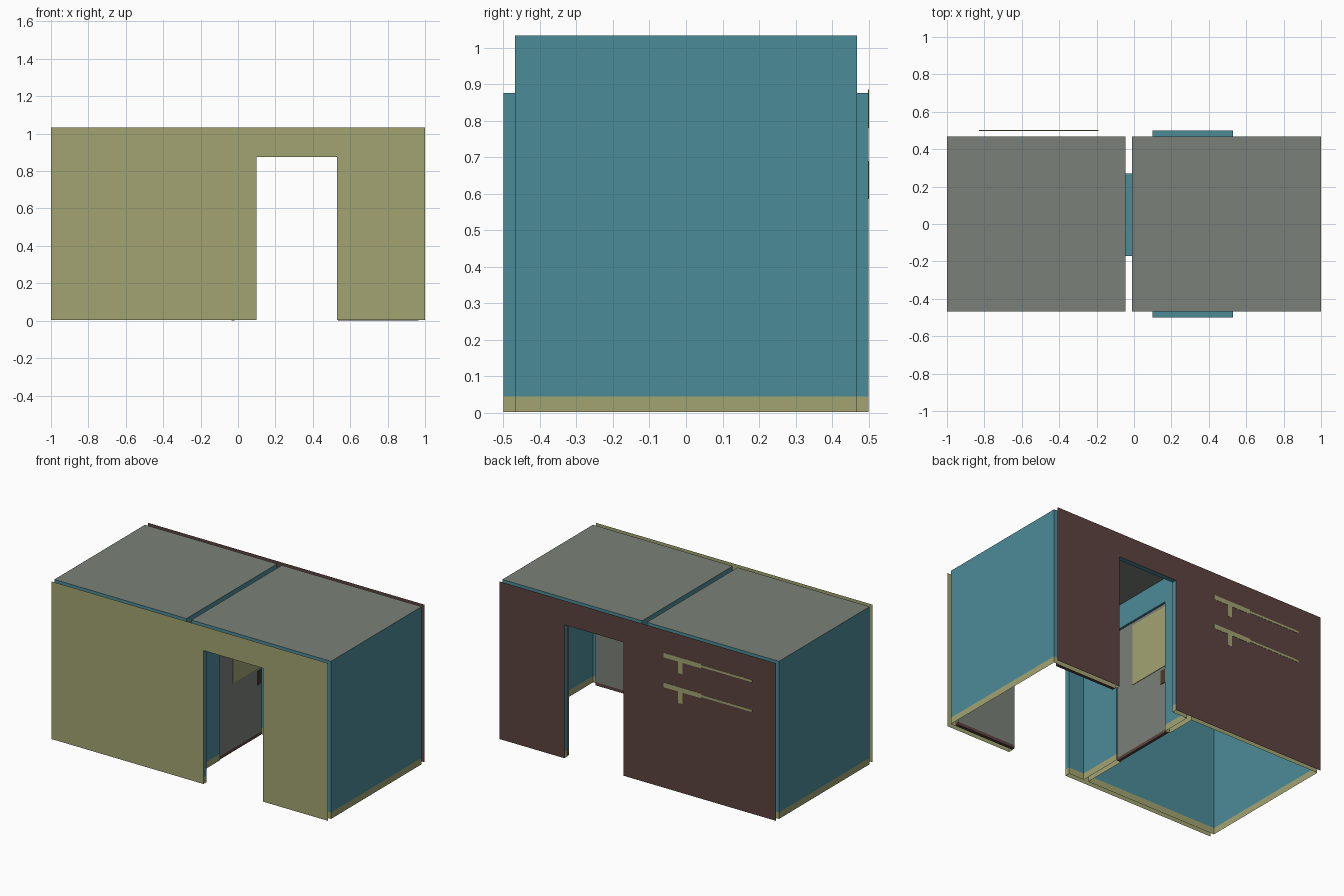
import bpy, bmesh

if "Cube" in bpy.data.objects:
    bpy.data.objects.remove(bpy.data.objects["Cube"])


def material(name, hex_code):
    rgb = [int(hex_code[i:i + 2], 16) / 255 for i in (0, 2, 4)]
    lin = [c / 12.92 if c <= 0.04045 else ((c + 0.055) / 1.055) ** 2.4 for c in rgb]
    m = bpy.data.materials.new(name)
    m.diffuse_color = (*lin, 1)
    m.use_nodes = True
    m.node_tree.nodes["Principled BSDF"].inputs["Base Color"].default_value = m.diffuse_color
    return m


BLUE = material("blue_paint", "4B8B99")
OLIVE = material("olive", "A2A471")
BROWN = material("red_brown", "5C443F")
GREY = material("warm_grey", "7A8078")
DARK = material("dark_brown", "4A3A28")

BASE, DOOR_TOP, TOP = 0.045, 0.875, 1.033
IN, OUT = 0.468, 0.5            # inner and outer wall planes in y
DX = (0.10, 0.53)               # outer doorways in x
DY = (-0.17, 0.27)              # partition doorway in y
PX = (-0.045, -0.01)            # partition faces in x


def finish(name, bm, mats):
    me = bpy.data.meshes.new(name)
    bm.to_mesh(me)
    bm.free()
    for m in mats:
        me.materials.append(m)
    ob = bpy.data.objects.new(name, me)
    bpy.context.collection.objects.link(ob)
    return ob


def sheet(name, axis, pos, us, vs, mats, hole=None, facing=1):
    """Single-sided sheet at axis=pos; hole=(u0,u1,top); second material below BASE."""
    bm = bmesh.new()
    us = sorted(set(us) | (set(hole[:2]) if hole else set()))
    vs = sorted(set(vs) | ({hole[2]} if hole else set()))

    def point(u, v):
        return {'x': (pos, u, v), 'y': (u, pos, v), 'z': (u, v, pos)}[axis]
    for u0, u1 in zip(us, us[1:]):
        for v0, v1 in zip(vs, vs[1:]):
            if hole and hole[0] <= u0 < hole[1] and v0 < hole[2]:
                continue
            f = bm.faces.new([bm.verts.new(point(*p)) for p in
                              ((u0, v0), (u1, v0), (u1, v1), (u0, v1))])
            f.normal_update()
            if f.normal['xyz'.index(axis)] * facing < 0:
                f.normal_flip()
            if len(mats) > 1 and v1 <= BASE:
                f.material_index = 1
    bmesh.ops.remove_doubles(bm, verts=bm.verts, dist=1e-5)
    return finish(name, bm, mats)


def box(name, x, y, z, mat):
    bm = bmesh.new()
    bmesh.ops.create_cube(bm, size=1)
    for v in bm.verts:
        v.co = [a + (b - a) * (c + 0.5) for (a, b), c in zip((x, y, z), v.co)]
    return finish(name, bm, [mat])


ZS = (0.003, BASE, TOP)
WALL = [BLUE, OLIVE]

# Two rooms: painted walls with a skirting band, and a ceiling each
for room, x0, x1 in (("left_room", -1, PX[0]), ("right_room", PX[1], 1)):
    door = (*DX, DOOR_TOP) if x0 > -0.5 else None
    for side, s in (("front", -1), ("back", 1)):
        sheet(f"{room}_{side}_wall", 'y', s * IN, (x0, x1), ZS, WALL, door, -s)
    sheet(f"{room}_ceiling", 'z', TOP, (x0, x1), (-IN, IN), [GREY])
for name, x, s in (("left_end_wall", -1, -1), ("right_end_wall", 1, 1)):
    sheet(name, 'x', x, (-IN, IN), ZS, WALL, None, s)
for name, x, s in (("partition_left_face", PX[0], -1), ("partition_right_face", PX[1], 1)):
    sheet(name, 'x', x, (-IN, IN), ZS, WALL, (*DY, DOOR_TOP), s)

# Outer cladding sheets
sheet("front_cladding", 'y', -OUT, (-1, 1), (0.003, TOP), [OLIVE], (*DX, DOOR_TOP), -1)
sheet("back_cladding", 'y', OUT, (-1, 1), (0.003, TOP), [BROWN], (*DX, DOOR_TOP), 1)

# Doorway linings: two jambs and a lintel for each opening
JZ = (0.003, BASE, DOOR_TOP)
for side, ys in (("front", (-OUT, -IN)), ("back", (IN, OUT))):
    for x, s in zip(DX, (1, -1)):
        sheet(f"{side}_door_jamb", 'x', x, ys, JZ, WALL, None, s)
    sheet(f"{side}_door_lintel", 'z', DOOR_TOP, DX, ys, [BLUE])
for y, s in zip(DY, (1, -1)):
    sheet("partition_door_jamb", 'y', y, PX, JZ, WALL, None, s)
sheet("partition_door_lintel", 'z', DOOR_TOP, PX, DY, [BLUE])

# Outer door leaves, swung open flat against the inside of the walls
for side, s in (("front", -1), ("back", 1)):
    ys = sorted((s * 0.445, s * 0.464))
    box(f"{side}_door_leaf", (0.535, 0.965), ys, (0.022, 0.865), GREY)
    box(f"{side}_door_kick_strip", (0.535, 0.965), ys, (0.002, 0.022), BROWN)

# Closed partition door with worn patch, lock plate and kick strip
LX = (-0.036, -0.018)
box("partition_door_leaf", LX, DY, (0.022, 0.87), GREY)
box("partition_door_kick_strip", LX, DY, (0.002, 0.022), BROWN)
for x in LX:
    px = (x - 0.003, x + 0.003)
    box("door_patch", px, (-0.03, 0.262), (0.45, 0.85), OLIVE)
    box("door_lock_plate", (x - 0.004, x + 0.004), (0.225, 0.262), (0.34, 0.43), DARK)

# Pale streaks and drips painted on the back cladding
for z in (0.87, 0.675):
    box("cladding_streak", (-0.46, -0.19), (0.4985, 0.5015), (z - 0.015, z + 0.015), OLIVE)
    box("cladding_streak_end", (-0.83, -0.46), (0.4985, 0.5015), (z - 0.007, z + 0.007), OLIVE)
    box("cladding_drip", (-0.325, -0.295), (0.4985, 0.5015), (z - 0.09, z - 0.015), OLIVE)
